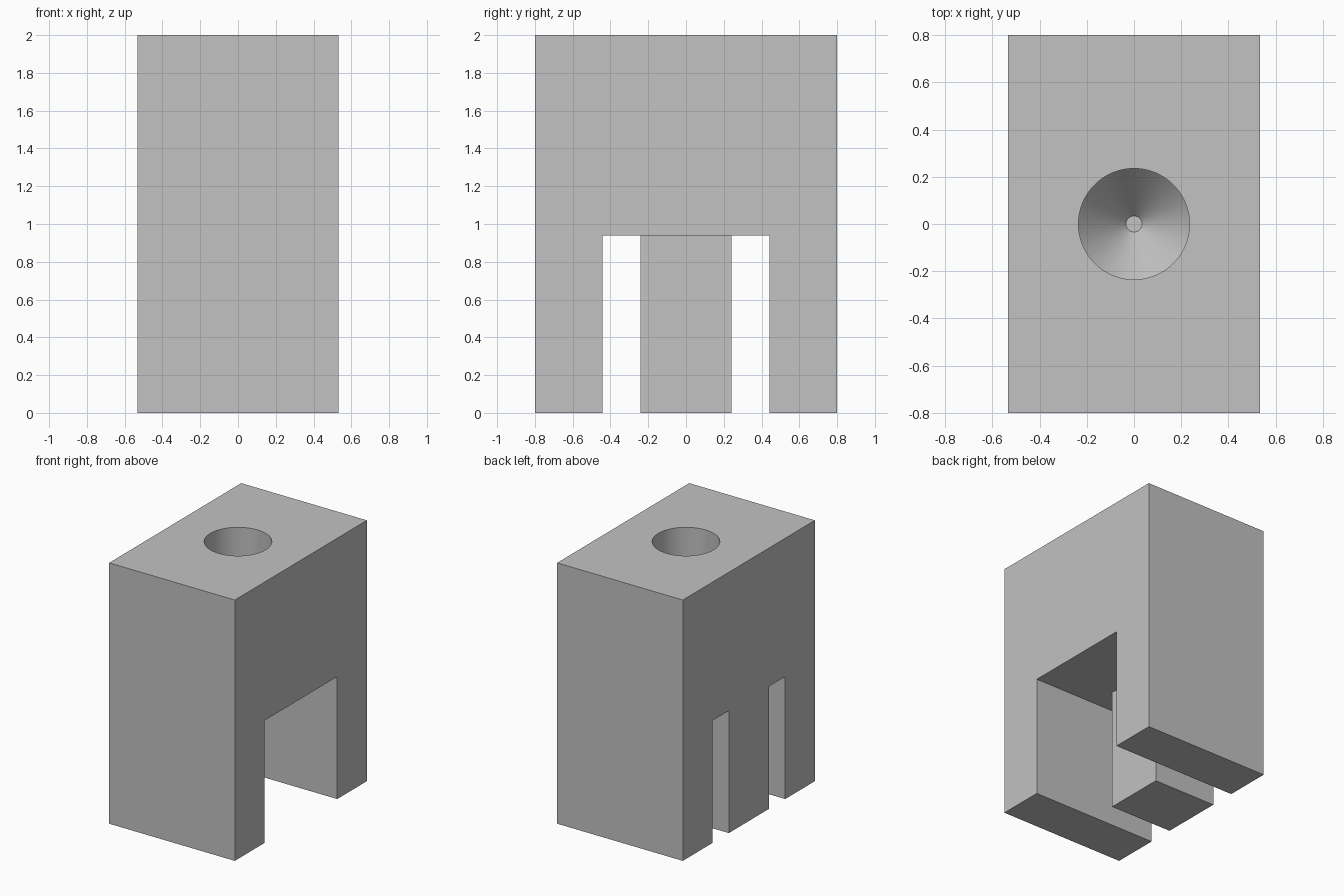
import bpy, bmesh, math
from mathutils import Matrix, Vector

default = bpy.data.objects.get("Cube")
if default:
    bpy.data.objects.remove(default, do_unlink=True)

WIDTH, DEPTH, HEIGHT = 1.066, 1.6, 2.0
SLOT_TOP = 0.938
OUTER, INNER = 0.441, 0.242

grey = bpy.data.materials.new("plain_grey")
grey.use_nodes = True
colour = (0.54, 0.54, 0.54, 1)
grey.diffuse_color = colour
grey.node_tree.nodes["Principled BSDF"].inputs["Base Color"].default_value = colour


def finish(name, bm):
    bmesh.ops.recalc_face_normals(bm, faces=bm.faces)
    mesh = bpy.data.meshes.new(name)
    bm.to_mesh(mesh)
    bm.free()
    mesh.materials.append(grey)
    obj = bpy.data.objects.new(name, mesh)
    bpy.context.collection.objects.link(obj)
    return obj


def prism(name, outline, bottom, top):
    bm = bmesh.new()
    face = bm.faces.new([bm.verts.new((x, y, bottom)) for x, y in outline])
    grown = bmesh.ops.extrude_face_region(bm, geom=[face])["geom"]
    verts = [v for v in grown if isinstance(v, bmesh.types.BMVert)]
    bmesh.ops.translate(bm, verts=verts, vec=(0, 0, top - bottom))
    return finish(name, bm)


def lathe(name, profile, sides=96):
    bm = bmesh.new()
    rings = [[bm.verts.new(Matrix.Rotation(math.tau * i / sides, 3, "Z") @ Vector((r, 0, z)))
              for i in range(sides)] for r, z in profile]
    for low, high in zip(rings, rings[1:]):
        for i in range(sides):
            j = (i + 1) % sides
            bm.faces.new((low[i], low[j], high[j], high[i]))
    bm.faces.new(rings[0])
    bm.faces.new(rings[-1])
    return finish(name, bm)


def carve(target, cutter):
    cutter.hide_render = True
    bpy.context.view_layer.objects.active = target
    mod = target.modifiers.new("carve", "BOOLEAN")
    mod.operation = "DIFFERENCE"
    mod.solver = "EXACT"
    mod.object = cutter
    bpy.ops.object.modifier_apply(modifier=mod.name)
    bpy.data.objects.remove(cutter, do_unlink=True)


# Solid block
w, d = WIDTH / 2, DEPTH / 2
block = prism("legged_block", [(-w, -d), (w, -d), (w, d), (-w, d)], 0, HEIGHT)

# Fork-shaped channel leaving two end legs and a half-width middle leg
e = w + 0.1
half = [(e, OUTER), (-e, OUTER), (-e, INNER), (0, INNER)]
fork = half + [(x, -y) for x, y in reversed(half)]
carve(block, prism("channel_cutter", fork, -0.1, SLOT_TOP))

# Blind round hole with a conical bottom
hole = [(0.034, 1.18), (0.235, 1.4), (0.235, HEIGHT + 0.1)]
carve(block, lathe("hole_cutter", hole))

# Smooth hole wall with crisp edges
bpy.ops.object.select_all(action="DESELECT")
block.select_set(True)
bpy.context.view_layer.objects.active = block
bpy.ops.object.shade_smooth_by_angle(angle=math.radians(30))
